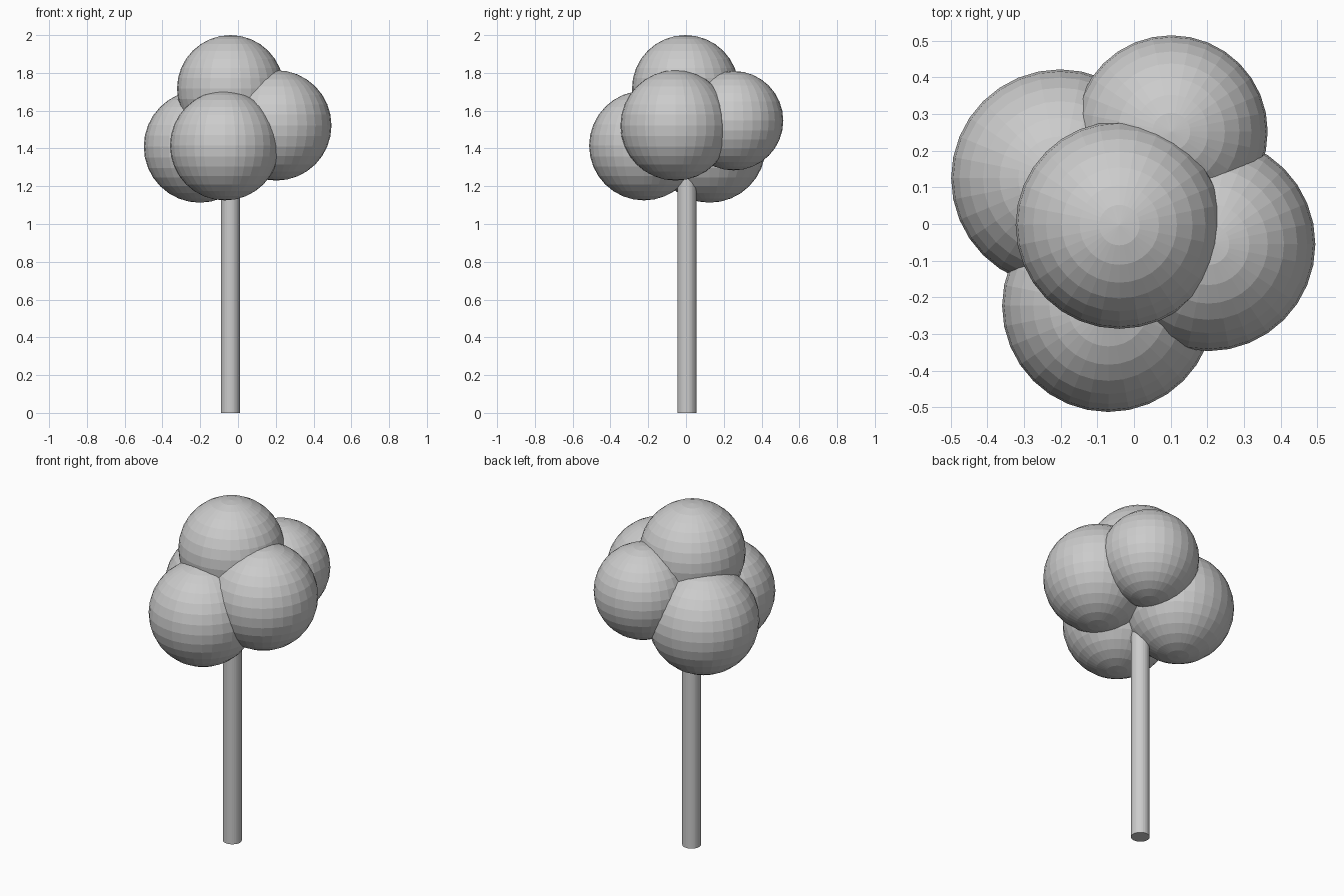
import bpy

if "Cube" in bpy.data.objects:
    bpy.data.objects.remove(bpy.data.objects["Cube"])

# Trunk: plain round post running up into the foliage
TRUNK_TOP = 1.4
bpy.ops.mesh.primitive_cylinder_add(vertices=32, radius=0.05, depth=TRUNK_TOP,
                                    location=(-0.04, 0.005, TRUNK_TOP / 2))
bpy.context.object.name = "trunk"


def foliage(name, center, radius):
    bpy.ops.mesh.primitive_uv_sphere_add(segments=32, ring_count=16,
                                         radius=radius, location=center)
    bpy.context.object.name = name


# Foliage: five overlapping faceted balls
foliage("foliage_top", (-0.04, -0.003, 1.717), 0.283)
foliage("foliage_front", (-0.07, -0.223, 1.415), 0.29)
foliage("foliage_left", (-0.202, 0.125, 1.41), 0.297)
foliage("foliage_right", (0.203, -0.055, 1.522), 0.292)
foliage("foliage_back", (0.102, 0.252, 1.547), 0.263)
